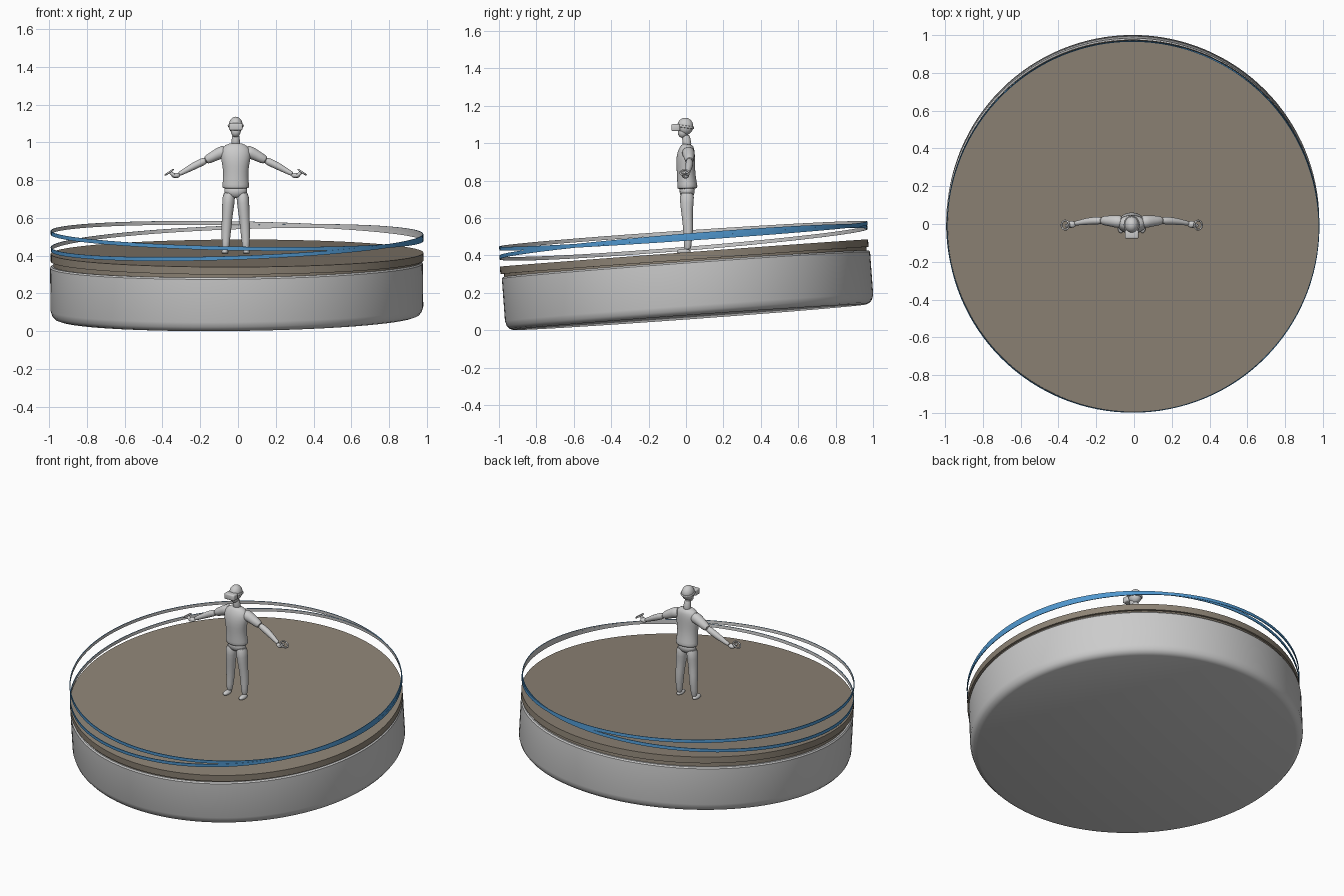
import bpy, bmesh, math
from mathutils import Vector, Matrix

cube = bpy.data.objects.get("Cube")
if cube:
    bpy.data.objects.remove(cube, do_unlink=True)


def material(name, color):
    m = bpy.data.materials.new(name)
    m.use_nodes = True
    m.diffuse_color = (*color, 1)
    m.node_tree.nodes["Principled BSDF"].inputs["Base Color"].default_value = (*color, 1)
    return m


GREY = material("light grey", (0.6, 0.6, 0.6))
BROWN = material("taupe brown", (0.27, 0.23, 0.18))
BLUE = material("bright blue", (0.08, 0.31, 0.62))
CX = -0.012  # figure centre line


def finish(name, bm, mats, angle=35):
    bmesh.ops.recalc_face_normals(bm, faces=bm.faces)
    me = bpy.data.meshes.new(name)
    bm.to_mesh(me)
    bm.free()
    for m in mats:
        me.materials.append(m)
    me.shade_smooth()
    me.set_sharp_from_angle(angle=math.radians(angle))
    ob = bpy.data.objects.new(name, me)
    bpy.context.collection.objects.link(ob)
    return ob


def skin_loops(bm, loops, closed=False):
    n = len(loops[0])
    pairs = list(zip(loops, loops[1:]))
    if closed:
        pairs.append((loops[-1], loops[0]))
    for a, b in pairs:
        for i in range(n):
            j = (i + 1) % n
            bm.faces.new((a[i], a[j], b[j], b[i]))
    if not closed:
        bm.faces.new(loops[0])
        bm.faces.new(loops[-1])


def lathe(name, profile, mats, center, slope, closed=False, sides=128):
    """Round part from (radius, height) points, tilted to a slope in x and y."""
    bm = bmesh.new()
    turns = [2 * math.pi * i / sides for i in range(sides)]
    loops = [[bm.verts.new((r * math.cos(t), r * math.sin(t), h)) for t in turns]
             for r, h in profile]
    skin_loops(bm, loops, closed)
    ob = finish(name, bm, mats)
    up = Vector((-slope[0], -slope[1], 1)).normalized()
    ob.matrix_world = (Matrix.Translation(center)
                       @ Vector((0, 0, 1)).rotation_difference(up).to_matrix().to_4x4())
    return ob


def loft(name, sections, side=1, sides=16):
    """Body part through sections (x, y, z, radius across, radius in depth)."""
    bm = bmesh.new()
    pts = [Vector((s[0], s[1], s[2])) for s in sections]
    loops = []
    for i, s in enumerate(sections):
        t = (pts[min(i + 1, len(pts) - 1)] - pts[max(i - 1, 0)]).normalized()
        u = Vector((0, 1, 0)).cross(t).normalized()
        v = t.cross(u)
        loop = []
        for k in range(sides):
            a = 2 * math.pi * k / sides
            p = pts[i] + u * s[3] * math.cos(a) + v * s[4] * math.sin(a)
            loop.append(bm.verts.new((CX + side * p.x, p.y, p.z)))
        loops.append(loop)
    skin_loops(bm, loops)
    ob = finish(name, bm, [GREY], 60)
    ob.modifiers.new("smooth", "SUBSURF").levels = 1
    return ob


def ellipsoid(name, loc, size):
    bm = bmesh.new()
    bmesh.ops.create_uvsphere(bm, u_segments=24, v_segments=14, radius=1,
                              matrix=Matrix.Translation(loc) @ Matrix.Diagonal((*size, 1)))
    return finish(name, bm, [GREY], 60)


def torus(name, loc, major, minor, rot):
    bm = bmesh.new()
    loops = []
    for i in range(24):
        spin = Matrix.Rotation(2 * math.pi * i / 24, 3, "Z")
        loops.append([bm.verts.new(spin @ Vector((major + minor * math.cos(k * math.pi / 4), 0,
                                                  minor * math.sin(k * math.pi / 4))))
                      for k in range(8)])
    skin_loops(bm, loops, closed=True)
    ob = finish(name, bm, [GREY], 80)
    ob.location, ob.rotation_euler = loc, rot
    return ob


# Tilted platform: rounded base, recessed neck, brown deck
lathe("platform_base", [(0.945, 0), (0.965, 0.007), (0.979, 0.024), (0.987, 0.05),
                        (0.987, 0.278), (0.98, 0.286)], [GREY], (-0.005, 0.02, 0.07), (0.012, 0.0725))
lathe("platform_neck", [(0.972, 0), (0.972, 0.04)], [BROWN], (-0.005, -0.003, 0.345), (0.006, 0.074))
lathe("platform_deck", [(0.987, 0), (0.987, 0.04)], [BROWN], (-0.005, -0.008, 0.373), (0.003, 0.074))

# Two crossing hoops, blue outside and grey inside
for name, z, slope in (("upper_hoop", 0.505, (-0.018, 0.068)), ("lower_hoop", 0.47, (0.036, 0.082))):
    hoop = lathe(name, [(0.987, -0.01), (0.987, 0.01), (0.983, 0.01), (0.983, -0.01)],
                 [BLUE, GREY], (-0.005, -0.014, z), slope, closed=True)
    for f in hoop.data.polygons:
        if f.normal.xy.dot(f.center.xy) < -0.5:
            f.material_index = 1

# Torso with shirt hem, neck and head
loft("shirt", [(0, 0.008, 0.755, 0.070, 0.052), (0, 0.008, 0.762, 0.074, 0.056),
               (0, 0.004, 0.80, 0.069, 0.052), (0, 0, 0.85, 0.067, 0.050),
               (0, -0.003, 0.90, 0.077, 0.052), (0, 0, 0.945, 0.084, 0.049),
               (0, 0.006, 0.975, 0.072, 0.040), (0, 0.008, 0.998, 0.036, 0.028)])
loft("hips", [(0, 0.006, 0.705, 0.035, 0.028), (0, 0.006, 0.73, 0.064, 0.042),
              (0, 0.006, 0.775, 0.066, 0.045)])
loft("neck", [(0, 0.008, 0.98, 0.029, 0.027), (0, 0.003, 1.01, 0.021, 0.022),
              (0, -0.002, 1.05, 0.021, 0.023)])
ellipsoid("head", (CX, -0.004, 1.09), (0.037, 0.043, 0.046))
ellipsoid("jaw", (CX, -0.018, 1.058), (0.026, 0.026, 0.03))

# Headset and strap
bm = bmesh.new()
bmesh.ops.create_cube(bm, size=1, matrix=Matrix.Translation((CX, -0.055, 1.083))
                      @ Matrix.Diagonal((0.072, 0.046, 0.038, 1)))
bmesh.ops.bevel(bm, geom=bm.edges[:], offset=0.008, segments=3, affect="EDGES", profile=0.5)
finish("headset", bm, [GREY], 40)
strap = torus("headset_strap", (CX, -0.004, 1.088), 0.041, 0.005, (-0.15, 0, 0))
strap.scale = (0.93, 1.06, 1.3)

for side, label in ((1, "left"), (-1, "right")):
    # Leg and foot
    loft(label + "_leg", [(0.054, 0.008, 0.425, 0.018, 0.019), (0.053, 0.009, 0.47, 0.021, 0.021),
                          (0.050, 0.013, 0.54, 0.027, 0.028), (0.045, 0.006, 0.61, 0.028, 0.029),
                          (0.039, 0.004, 0.68, 0.034, 0.037), (0.034, 0.006, 0.745, 0.034, 0.041)], side)
    ellipsoid(label + "_foot", (CX + side * 0.057, -0.012, 0.421), (0.018, 0.037, 0.014))
    # Arm with sleeve, hand
    loft(label + "_sleeve", [(0.045, 0.010, 0.955, 0.036, 0.036), (0.085, 0.014, 0.945, 0.033, 0.034),
                             (0.125, 0.017, 0.922, 0.027, 0.027), (0.165, 0.019, 0.902, 0.024, 0.024)], side)
    loft(label + "_arm", [(0.15, 0.018, 0.909, 0.021, 0.021), (0.20, 0.018, 0.886, 0.020, 0.020),
                          (0.235, 0.014, 0.868, 0.019, 0.019), (0.28, 0.007, 0.843, 0.013, 0.013),
                          (0.305, 0.002, 0.830, 0.012, 0.013)], side)
    ellipsoid(label + "_hand", (CX + side * 0.318, -0.002, 0.825), (0.023, 0.018, 0.014))
    # Hand controller: grip and tracking ring
    loft(label + "_controller_grip", [(0.315, -0.012, 0.815, 0.008, 0.010),
                                      (0.335, -0.010, 0.832, 0.010, 0.012),
                                      (0.352, -0.008, 0.846, 0.009, 0.011)], side)
    torus(label + "_controller_ring", (CX + side * 0.352, -0.006, 0.842), 0.024, 0.005,
          (0, side * 0.6, 0))
